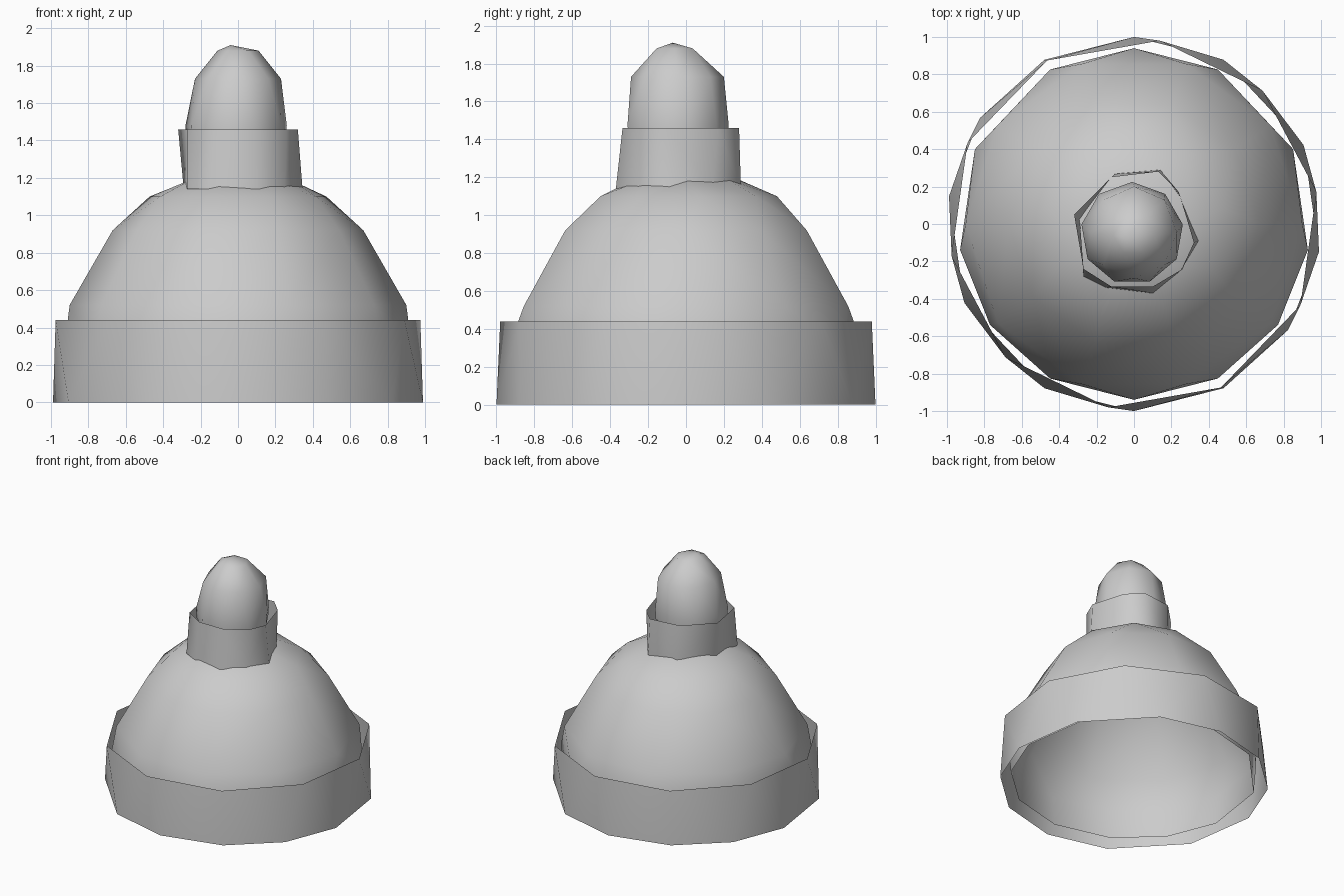
import bpy, bmesh, math

if "Cube" in bpy.data.objects:
    bpy.data.objects.remove(bpy.data.objects["Cube"])

grey = bpy.data.materials.new("light_grey")
grey.diffuse_color = (0.6, 0.6, 0.6, 1)
grey.use_nodes = True
grey.node_tree.nodes["Principled BSDF"].inputs["Base Color"].default_value = grey.diffuse_color


def even(n, rx, z, start=0, ry=None, cx=0, cy=0):
    """Regular ring of n points."""
    ry = rx if ry is None else ry
    a = [math.radians(start) + math.tau * i / n for i in range(n)]
    return [(cx + rx * math.cos(t), cy + ry * math.sin(t), z) for t in a]


def at_angles(angles, r, z):
    return [(r * math.cos(math.radians(a)), r * math.sin(math.radians(a)), z) for a in angles]


def skin(name, rings, tip=None, smooth=60, centre=(0, 0)):
    """Stitch rings of any point count together by angle, bottom to top."""
    bm = bmesh.new()

    def ang(v):
        return math.atan2(v.co.y - centre[1], v.co.x - centre[0]) % math.tau

    loops = [sorted([bm.verts.new(p) for p in ring], key=ang) for ring in rings]
    for low, high in zip(loops, loops[1:]):
        n, m, i, j = len(low), len(high), 0, 0
        la = [ang(v) for v in low]
        ha = [ang(v) for v in high]
        la.append(la[0] + math.tau)
        ha.append(ha[0] + math.tau)
        while i < n or j < m:
            a, b = low[i % n], high[j % m]
            if j == m or (i < n and la[i + 1] <= ha[j + 1]):
                i += 1
                bm.faces.new((a, low[i % n], b))
            else:
                j += 1
                bm.faces.new((a, high[j % m], b))
    if tip:
        top = bm.verts.new(tip)
        for i, v in enumerate(loops[-1]):
            bm.faces.new((v, loops[-1][(i + 1) % len(loops[-1])], top))
    mesh = bpy.data.meshes.new(name)
    bm.to_mesh(mesh)
    bm.free()
    mesh.materials.append(grey)
    ob = bpy.data.objects.new(name, mesh)
    bpy.context.collection.objects.link(ob)
    bpy.ops.object.select_all(action='DESELECT')
    bpy.context.view_layer.objects.active = ob
    ob.select_set(True)
    bpy.ops.object.shade_smooth_by_angle(angle=math.radians(smooth))


# Open band around the foot: uneven 12 sided bottom, 10 sided top
band_angles = [90, 61.4, 25, -8.5, -34.5, -61.4, -90, -118.6, -155, 171.5, 145.5, 118.6]
skin("base_band", [at_angles(band_angles, 1.0, 0), even(10, 0.99, 0.44, 10)])

# Hollow dome, open below
rim_angles = [90, 61.5, 25.2, -8.5, -35, -61.5, -90, -118.5, -145, -171.5, 154.8, 118.5]
skin("dome", [
    at_angles(rim_angles, 0.92, 0.05),
    at_angles(rim_angles, 0.94, 0.29),
    even(10, 0.90, 0.52),
    even(10, 0.67, 0.92),
    even(9, 0.48, 1.10, 10),
    even(7, 0.28, 1.19),
], tip=(0, 0, 1.22))

# Loose collar sheet on top of the dome
collar_low = [(.345, -.09), (.25, -.25), (.1, -.37), (-.15, -.34), (-.27, -.28),
              (-.29, .02), (-.1, .27), (.14, .29), (.25, .14)]
collar_high = [(.32, -.1), (.26, -.24), (.1, -.335), (-.12, -.335), (-.27, -.24),
               (-.32, .05), (-.12, .25), (.13, .28), (.24, .17)]
skin("collar", [[(x, y, 1.14) for x, y in collar_low],
                [(x, y, 1.46) for x, y in collar_high]], centre=(0, -0.03))

# Rounded knob rising out of the collar
skin("knob", [
    even(9, 0.27, 1.40, 10, 0.27, -0.01, -0.05),
    even(9, 0.275, 1.48, 10, 0.275, -0.01, -0.05),
    even(8, 0.23, 1.73, 0, 0.245, 0, -0.045),
    even(6, 0.11, 1.88, 0, 0.11, 0, -0.06),
], tip=(-0.04, -0.07, 1.91), centre=(0, -0.05))
